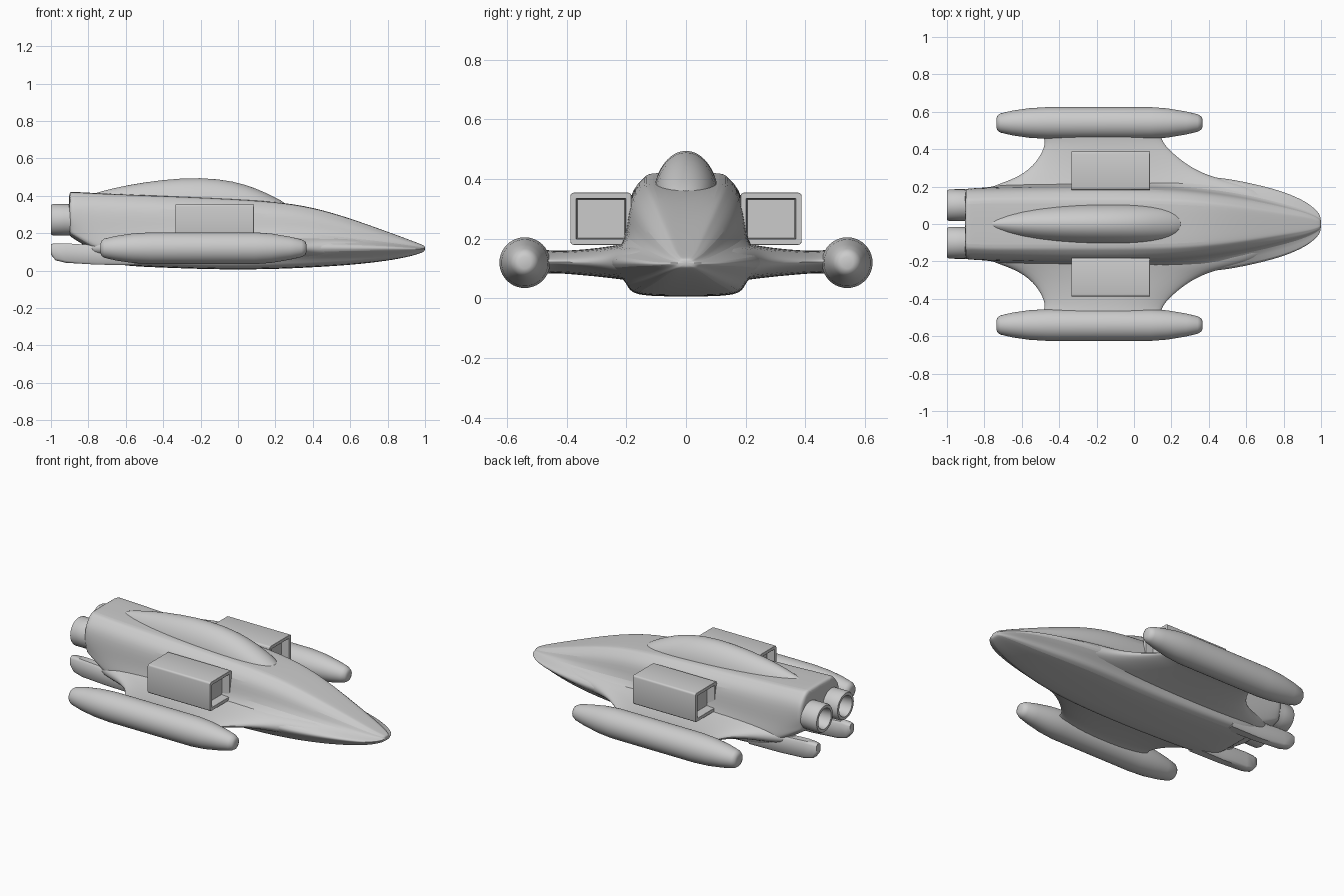
import bpy, bmesh, math

if "Cube" in bpy.data.objects:
    bpy.data.objects.remove(bpy.data.objects["Cube"])


def finish(name, bm, angle=40, subsurf=0, bevel=0):
    bmesh.ops.recalc_face_normals(bm, faces=bm.faces)
    me = bpy.data.meshes.new(name)
    bm.to_mesh(me)
    bm.free()
    ob = bpy.data.objects.new(name, me)
    bpy.context.collection.objects.link(ob)
    if bevel:
        m = ob.modifiers.new("bevel", 'BEVEL')
        m.width, m.segments = bevel, 3
    if subsurf:
        m = ob.modifiers.new("subsurf", 'SUBSURF')
        m.levels = m.render_levels = subsurf
    bpy.ops.object.select_all(action='DESELECT')
    ob.select_set(True)
    bpy.context.view_layer.objects.active = ob
    bpy.ops.object.shade_smooth_by_angle(angle=math.radians(angle))
    return ob


def loft(name, rings, **kw):
    bm = bmesh.new()
    vs = [[bm.verts.new(p) for p in r] for r in rings]
    n = len(rings[0])
    for a, b in zip(vs, vs[1:]):
        for i in range(n):
            j = (i + 1) % n
            bm.faces.new((a[i], a[j], b[j], b[i]))
    bm.faces.new(vs[0])
    bm.faces.new(vs[-1])
    return finish(name, bm, **kw)


def lathe_x(name, profile, y, z, seg=40, **kw):
    rings = [[(x, y + r * math.cos(2 * math.pi * i / seg), z + r * math.sin(2 * math.pi * i / seg))
              for i in range(seg)] for x, r in profile]
    return loft(name, rings, **kw)


# Fuselage: x, roof z, roof half width, shoulder z, side half width, chine half width, keel half width, keel z
stations = [
    (-0.905, .422, .135, .36, .185, .17, .12, .19),
    (-0.895, .422, .135, .36, .188, .18, .13, .18),
    (-0.76, .415, .14, .355, .193, .20, .17, .10),
    (-0.70, .412, .14, .35, .195, .21, .19, .03),
    (-0.45, .402, .14, .345, .198, .22, .195, .018),
    (-0.10, .388, .14, .335, .198, .23, .195, .005),
    (0.20, .370, .135, .315, .190, .25, .195, .008),
    (0.40, .340, .12, .285, .170, .262, .19, .018),
    (0.60, .280, .095, .235, .140, .228, .165, .030),
    (0.80, .208, .06, .185, .095, .178, .12, .052),
    (0.93, .160, .04, .15, .06, .118, .08, .078),
    (0.99, .137, .02, .132, .03, .06, .04, .098),
    (1.00, .130, .01, .126, .02, .03, .02, .108),
]
rings = []
for x, zt, wt, zs, ws, wc, wb, zb in stations:
    zc = max(.125, zb + .02) if x < .9 else .118
    up = zc + (zs - zc) * .4
    half = [(wt * .93, zt), (wt, zt - .012 * wt / .14), (ws, zs), (ws * 1.02, up),
            (wc, zc + (up - zc) * .3), (wc, zc - (zc - zb) * .2), (wb, zb + (zc - zb) * .35), (wb * .95, zb)]
    ring = [(x, 0, zt)] + [(x, y, z) for y, z in half] + [(x, 0, zb)]
    ring += [(x, -y, z) for y, z in reversed(half)]
    rings.append(ring)
loft("fuselage", rings, subsurf=2, angle=50)

# Canopy: teardrop loft, x, top z, half width
rings = []
for x, zt, w in [(-.80, .405, .02), (-.74, .422, .05), (-.6, .458, .085), (-.4, .488, .105), (-.2, .501, .112),
                 (-.02, .480, .11), (.1, .440, .10), (.2, .392, .08), (.26, .358, .045)]:
    base = .33
    rings.append([(x, w * math.cos(t) , base + (zt - base) * math.sin(t))
                  for t in [math.pi * i / 16 for i in range(17)]])
loft("canopy", rings, subsurf=1)

# Wings with swept fillets: y, leading x, trailing x, bottom z, top z
wing = [(.10, .80, -.90, .055, .20), (.16, .72, -.86, .055, .195), (.20, .64, -.78, .06, .186),
        (.23, .52, -.69, .065, .18), (.26, .40, -.62, .068, .175), (.31, .30, -.55, .074, .168),
        (.38, .21, -.50, .08, .162), (.44, .155, -.48, .085, .16), (.48, .15, -.50, .08, .165), (.53, .15, -.50, .08, .165)]
for side, s in (("left", 1), ("right", -1)):
    rings = []
    for y, xl, xt, zb, zt in wing:
        zm = (zb + zt) / 2
        c = xl - xt
        rings.append([(xl, s * y, zm), (xl - .03 * c, s * y, zt - .025), (xl - .25 * c, s * y, zt),
                      (xt + .3 * c, s * y, zt), (xt + .04 * c, s * y, zt - .02), (xt, s * y, zm),
                      (xt + .04 * c, s * y, zb + .02), (xt + .3 * c, s * y, zb), (xl - .25 * c, s * y, zb),
                      (xl - .03 * c, s * y, zb + .025)])
    loft(side + "_wing", rings, subsurf=2, angle=60)

    # Wingtip pod
    lathe_x(side + "_pod", [(-.735, .025), (-.73, .04), (-.715, .051), (-.65, .066), (-.56, .079), (-.46, .085),
                            (.09, .085), (.18, .078), (.28, .061), (.34, .047), (.36, .035), (.366, .02)],
            s * .54, .12, angle=50)

    # Engine nozzle with hollow exhaust
    lathe_x(side + "_engine", [(-.6, .08), (-.90, .083), (-.93, .084), (-.99, .084), (-1.0, .078), (-1.0, .062),
                               (-.99, .058), (-.90, .05)], s * .10, .272, angle=40)

    # Side intake box with recessed ends
    bm = bmesh.new()
    bmesh.ops.create_cube(bm, size=1)
    for v in bm.verts:
        v.co = (-.125 + .42 * v.co.x, s * .285 + .205 * v.co.y, .267 + .175 * v.co.z)
    bm.normal_update()
    vertical = [e for e in bm.edges if abs(e.verts[0].co.x - e.verts[1].co.x) > .1]
    bmesh.ops.bevel(bm, geom=vertical, offset=.012, segments=3, affect='EDGES', profile=.5)
    bm.normal_update()
    for f in [f for f in bm.faces if abs(f.normal.x) > .9]:
        d = f.normal.x
        bmesh.ops.inset_region(bm, faces=[f], thickness=.02)
        bmesh.ops.inset_region(bm, faces=[f], thickness=.012)
        for v in f.verts:
            v.co.x -= d * .05
    finish(side + "_intake", bm, angle=35, bevel=.004)

    # Tail skid prong running aft from the keel
    rings = []
    for x, zb, zt, yi, yo in [(-.55, .03, .12, .12, .19), (-.75, .032, .135, .125, .188), (-.92, .042, .146, .13, .188),
                              (-.975, .055, .146, .135, .185), (-1.0, .085, .143, .14, .18)]:
        rings.append([(x, s * (yi + .01), zb), (x, s * (yo - .01), zb), (x, s * yo, zb + .012), (x, s * yo, zt - .012),
                      (x, s * (yo - .01), zt), (x, s * (yi + .01), zt), (x, s * yi, zt - .012), (x, s * yi, zb + .012)])
    loft(side + "_tail_skid", rings, angle=50)
